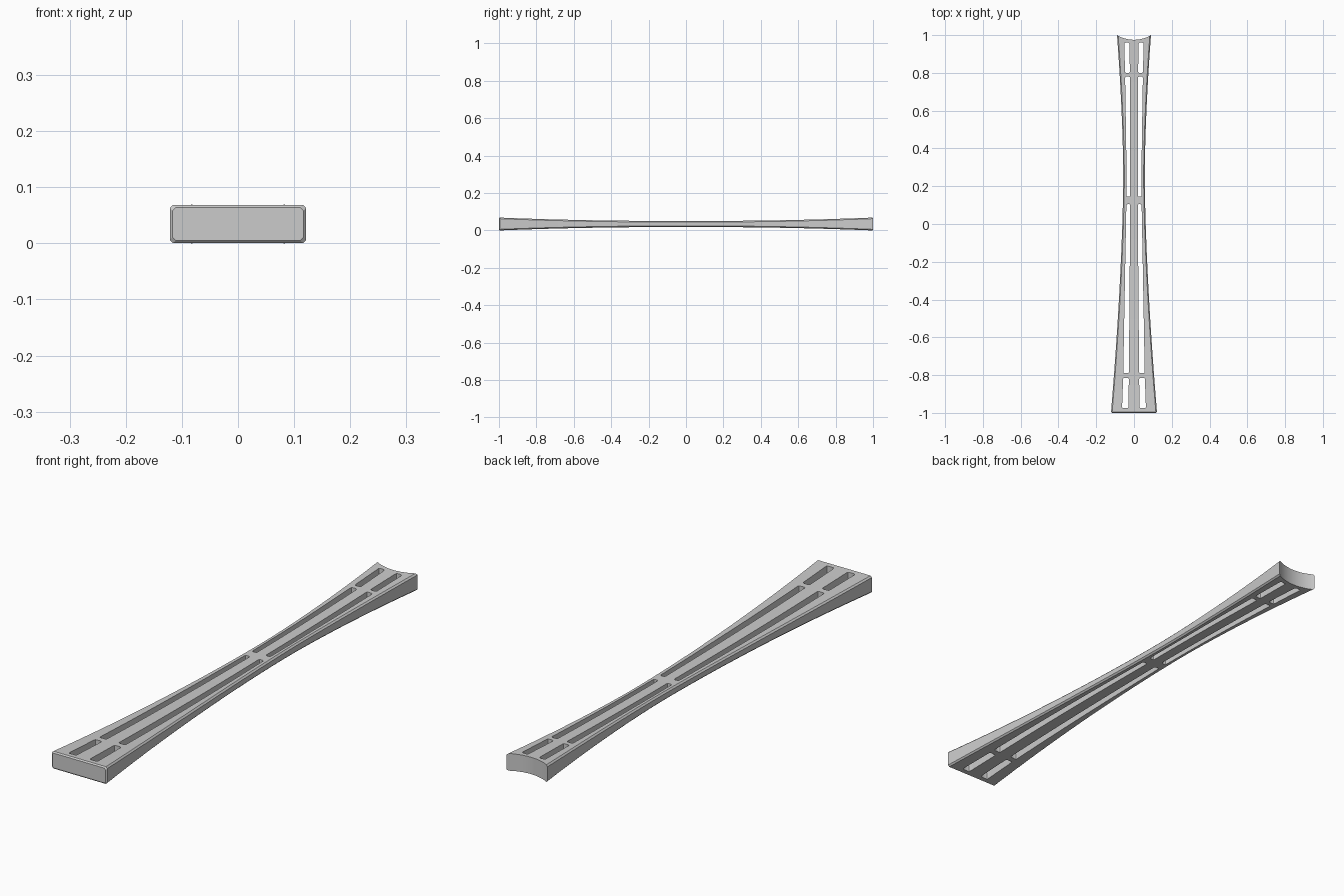
import bpy, bmesh, math

if "Cube" in bpy.data.objects:
    bpy.data.objects.remove(bpy.data.objects["Cube"])

ZC = 0.0345      # mid-height of the bar
SLOTS = [(-0.975, -0.815), (-0.79, 0.105), (0.145, 0.78), (0.80, 0.96)]


def lerp_points(points, y):
    for (y0, a), (y1, b) in zip(points, points[1:]):
        if y <= y1:
            return a + (b - a) * (y - y0) / (y1 - y0)
    return points[-1][1]


def half_width(y):
    if y < 0.25:
        return 0.057 + 0.065 * ((0.25 - y) / 1.25) ** 1.6
    return 0.057 + 0.033 * ((y - 0.25) / 0.75) ** 1.7


def half_height(y):
    return 0.016 + 0.0185 * abs(y) ** 2.2


def slot_inner(y):
    return lerp_points([(-1, 0.030), (-0.8, 0.027), (0.1, 0.020), (0.78, 0.021), (1, 0.026)], y)


def slot_outer(y):
    return lerp_points([(-1, 0.064), (-0.8, 0.057), (-0.3, 0.048), (0.12, 0.040),
                        (0.4, 0.041), (0.78, 0.047), (1, 0.052)], y)


def loft(name, rings):
    bm = bmesh.new()
    loops = [[bm.verts.new(p) for p in r] for r in rings]
    n = len(loops[0])
    for a, b in zip(loops, loops[1:]):
        for i in range(n):
            bm.faces.new((a[i], a[(i + 1) % n], b[(i + 1) % n], b[i]))
    bm.faces.new(loops[0])
    bm.faces.new(loops[-1])
    bmesh.ops.recalc_face_normals(bm, faces=bm.faces)
    mesh = bpy.data.meshes.new(name)
    bm.to_mesh(mesh)
    bm.free()
    ob = bpy.data.objects.new(name, mesh)
    bpy.context.collection.objects.link(ob)
    return ob


def section(y, inset=0.0):
    # chamfered rectangle
    w, h, c = half_width(y) - inset, half_height(y) - inset, 0.006
    pts = [(w, h - c), (w - c, h), (c - w, h), (-w, h - c),
           (-w, c - h), (c - w, -h), (w - c, -h), (w, c - h)]
    return [(x, y, ZC + z) for x, z in pts]


# flared bar with a bevelled front end
rings = [section(-1, 0.005)] + [section(-0.995 + 1.995 * i / 28) for i in range(29)]
bar = loft("slotted_bar", rings)


def cut(cutter):
    cutter.hide_render = True
    m = bar.modifiers.new(cutter.name, 'BOOLEAN')
    m.operation = 'DIFFERENCE'
    m.solver = 'EXACT'
    m.object = cutter


# long tapered slots with softened corners, on both sides
for side in (-1, 1):
    for y0, y1 in SLOTS:
        r = 0.006
        ys = [y0, y0 + 0.3 * r, y0 + r]
        ys += [y0 + r + (y1 - y0 - 2 * r) * i / 8 for i in range(1, 8)]
        ys += [y1 - r, y1 - 0.3 * r, y1]
        slot_rings = []
        for y in ys:
            d = min(y - y0, y1 - y, r)
            e = r - math.sqrt(max(0, r * r - (r - d) ** 2))
            a, b = side * (slot_inner(y) + e), side * (slot_outer(y) - e)
            slot_rings.append([(a, y, -0.05), (b, y, -0.05), (b, y, 0.12), (a, y, 0.12)])
        cut(loft("slot_cutter", slot_rings))

# concave saddle at the back end
R = 0.1745
bpy.ops.mesh.primitive_cylinder_add(vertices=64, radius=R, depth=0.3, location=(0, 0.975 + R, ZC))
saddle = bpy.context.object
saddle.name = "saddle_cutter"
cut(saddle)

# apply the cuts, drop the helpers and smooth the curved sides
bpy.ops.object.select_all(action='DESELECT')
bpy.context.view_layer.objects.active = bar
bar.select_set(True)
for m in list(bar.modifiers):
    bpy.ops.object.modifier_apply(modifier=m.name)
for ob in list(bpy.data.objects):
    if ob is not bar:
        bpy.data.objects.remove(ob)
bpy.ops.object.shade_smooth_by_angle(angle=math.radians(25))
